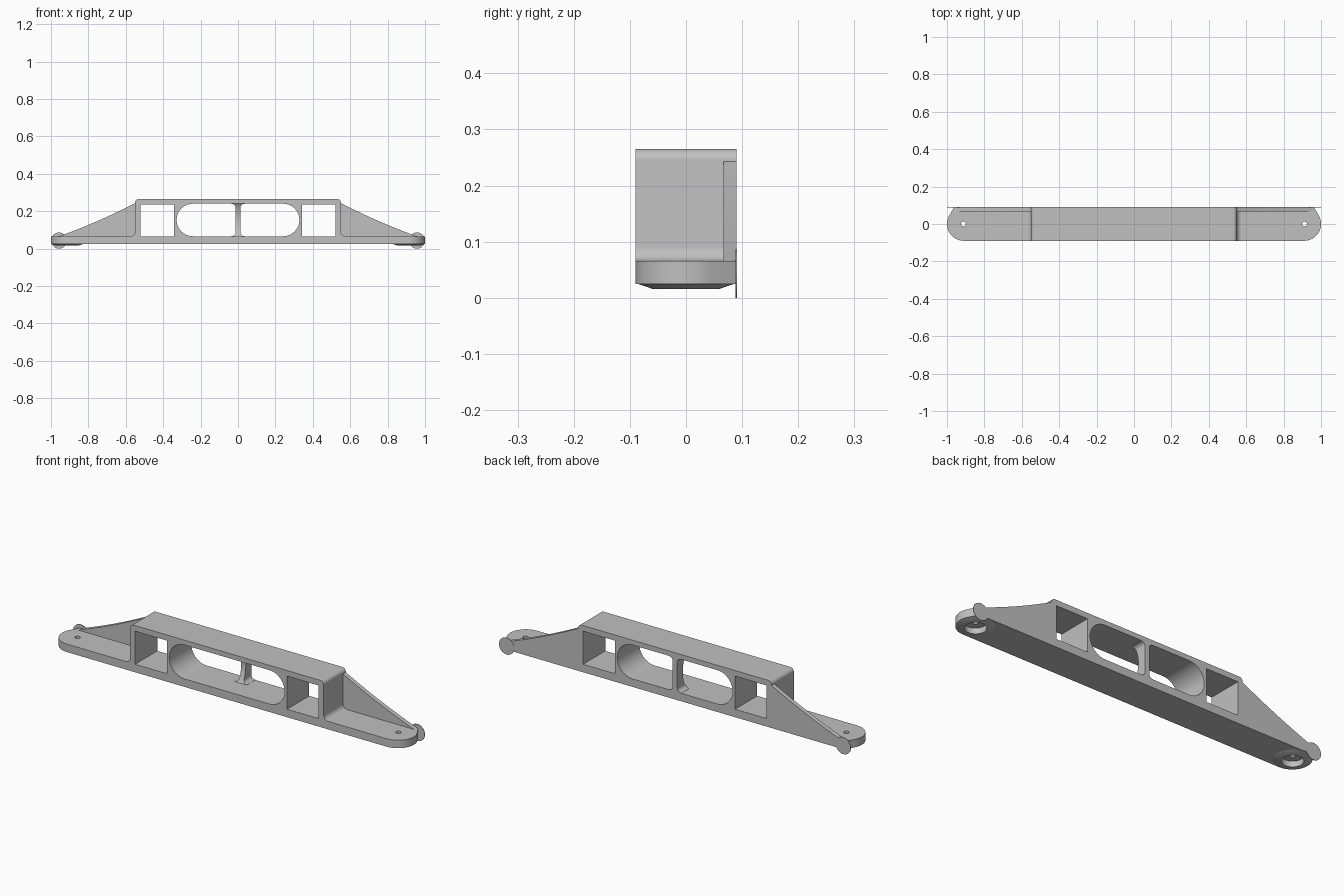
import bpy, bmesh, math
from mathutils import Vector

if "Cube" in bpy.data.objects:
    bpy.data.objects.remove(bpy.data.objects["Cube"], do_unlink=True)

GREY = (0.53, 0.53, 0.53, 1)
grey = bpy.data.materials.new("plain_grey")
grey.use_nodes = True
grey.diffuse_color = GREY
grey.node_tree.nodes["Principled BSDF"].inputs["Base Color"].default_value = GREY

HALF = 0.09            # half depth
BASE, DECK, TOP = 0.025, 0.066, 0.265
HOLE_X, JOIN_X = 0.912, 0.58


def rounded(corners, steps=10):
    """Polygon from (a, b, radius) corners, each rounded by an arc."""
    out, n = [], len(corners)
    for i, (a, b, r) in enumerate(corners):
        p = Vector((a, b))
        if not r:
            out.append((a, b))
            continue
        u = (Vector(corners[i - 1][:2]) - p).normalized()
        v = (Vector(corners[(i + 1) % n][:2]) - p).normalized()
        half = math.acos(max(-1, min(1, u.dot(v)))) / 2
        c = p + (u + v).normalized() * (r / math.sin(half))
        start, end = p + u * (r / math.tan(half)) - c, p + v * (r / math.tan(half)) - c
        for k in range(steps + 1):
            q = c + start.lerp(end, k / steps).normalized() * r
            out.append((q.x, q.y))
    return out


def circle(a, b, r, n=40):
    return [(a + r * math.cos(math.tau * k / n), b + r * math.sin(math.tau * k / n))
            for k in range(n)]


def rect(a0, a1, b0, b1, r=0):
    return rounded([(a0, b0, r), (a1, b0, r), (a1, b1, r), (a0, b1, r)], 14)


def mirrored(right):
    """Close a right-hand outline with its mirror image."""
    return right + [(-p[0], *p[1:]) for p in reversed(right)]


def finish(name, bm):
    bmesh.ops.recalc_face_normals(bm, faces=bm.faces[:])
    mesh = bpy.data.meshes.new(name)
    bm.to_mesh(mesh)
    bm.free()
    mesh.materials.append(grey)
    obj = bpy.data.objects.new(name, mesh)
    bpy.context.collection.objects.link(obj)
    bpy.ops.object.select_all(action="DESELECT")
    obj.select_set(True)
    bpy.context.view_layer.objects.active = obj
    bpy.ops.object.shade_smooth_by_angle(angle=math.radians(25))
    return obj


def prism(name, outline, axis, lo, hi, holes=()):
    """Extrude an outline with optional holes along Y or Z."""
    def place(p, t):
        return (p[0], t, p[1]) if axis == "Y" else (p[0], p[1], t)

    bm = bmesh.new()
    rims = {lo: [], hi: []}
    for loop in (outline, *holes):
        rows = []
        for t in (lo, hi):
            row = [bm.verts.new(place(p, t)) for p in loop]
            rims[t] += [bm.edges.new((row[i - 1], row[i])) for i in range(len(row))]
            rows.append(row)
        low, high = rows
        for i in range(len(loop)):
            bm.faces.new((low[i - 1], low[i], high[i], high[i - 1]))
    for edges in rims.values():
        bmesh.ops.triangle_fill(bm, edges=edges, use_beauty=True, normal=place((0, 0), 1))
    return finish(name, bm)


# Bridge block with a wide rounded slot and two square windows
profile = mirrored([(JOIN_X, BASE, 0), (JOIN_X, DECK, 0), (0.55, DECK, 0.025), (0.55, TOP, 0.02)])
openings = [rect(-0.328, 0.328, DECK, 0.24, 0.0869),
            rect(0.342, 0.522, DECK, 0.236), rect(-0.522, -0.342, DECK, 0.236)]
prism("bridge_body", rounded(profile), "Y", -HALF, HALF, openings)

# Divider web with flared feet and a hollow front edge
steps = [(0.013, 0.09 + 0.014 * k, 0) for k in range(10)]
web = mirrored([(0.036, 0.064, 0), (0.036, 0.067, 0), (0.013, 0.067, 0.02), *steps,
                (0.013, 0.239, 0.02), (0.036, 0.239, 0), (0.036, 0.242, 0)])
divider = prism("slot_divider", rounded(web), "Y", 0, HALF)
for v in divider.data.vertices:
    if v.co.y < HALF / 2:
        v.co.y = math.sqrt(0.164 ** 2 - (v.co.z - 0.153) ** 2) - 0.119

for side, label in ((1, "left"), (-1, "right")):
    # End plate with a round nose and a chamfered rear corner
    arc = [math.radians(a) for a in range(-90, 31, 10)]
    plan = [(JOIN_X, -HALF)]
    plan += [(0.91 + HALF * math.cos(a), HALF * math.sin(a)) for a in arc]
    plan += [(0.962, HALF), (JOIN_X, HALF)]
    prism(label + "_end_plate", [(side * x, y) for x, y in plan], "Z", BASE, DECK,
          [circle(side * HOLE_X, 0, 0.06)])

    # Screw seat: tapered foot, recess underneath and a small through hole
    bm = bmesh.new()
    ring = [(0.06, BASE), (0.086, BASE), (0.06, 0.016), (0.05, 0.016),
            (0.05, 0.045), (0.013, 0.045), (0.013, DECK), (0.06, DECK)]
    rows = []
    for r, z in ring:
        rows.append([bm.verts.new((x, y, z)) for x, y in circle(side * HOLE_X, 0, r)])
    for j, row in enumerate(rows):
        prev = rows[j - 1]
        for i in range(len(row)):
            bm.faces.new((prev[i - 1], prev[i], row[i], row[i - 1]))
    finish(label + "_screw_seat", bm)

    # Swept rear gusset
    a, b, c = Vector((0.54, 0.248)), Vector((0.75, 0.14)), Vector((0.956, 0.066))
    sweep = [a * (1 - t) ** 2 + b * 2 * t * (1 - t) + c * t * t
             for t in [k / 14 for k in range(15)]]
    outline = [(side * p.x, p.y) for p in sweep]
    outline += [(side * 0.956, 0.06), (side * 0.54, 0.06)]
    prism(label + "_gusset", outline, "Y", 0.067, HALF)

    # Thin round tab at the rear corner
    prism(label + "_tab", circle(side * 0.957, 0.043, 0.043), "Y", 0.088, HALF + 0.0005)
